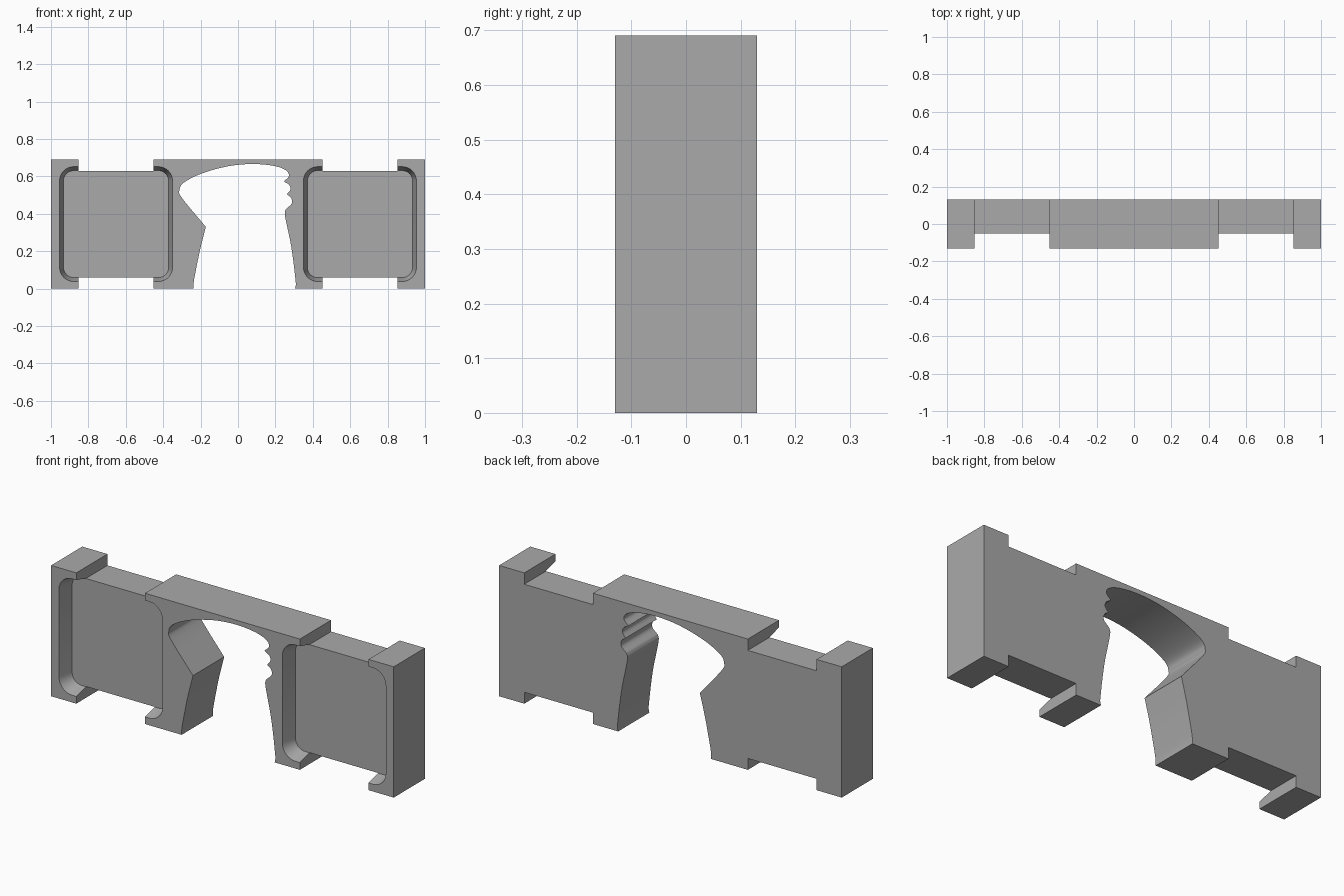
import bpy
import bmesh
import math
from mathutils import Vector

cube = bpy.data.objects.get("Cube")
if cube:
    bpy.data.objects.remove(cube, do_unlink=True)

HALF_DEPTH, HEIGHT = 0.13, 0.69
FLOOR_Y = -0.05                      # front of the thin panels
NOTCH_IN, NOTCH_OUT, NOTCH = 0.452, 0.853, 0.06

grey = bpy.data.materials.new("plain grey")
grey.use_nodes = True
colour = (0.4, 0.4, 0.4, 1)
grey.diffuse_color = colour
grey.node_tree.nodes["Principled BSDF"].inputs["Base Color"].default_value = colour


def spline(points, steps=6):
    """Smooth curve through the points, keeping both ends."""
    p = [Vector(q) for q in points]
    p = [2 * p[0] - p[1]] + p + [2 * p[-1] - p[-2]]
    out = []
    for a, b, c, d in zip(p, p[1:], p[2:], p[3:]):
        for i in range(steps):
            t = i / steps
            out.append((2 * b + (c - a) * t + (2 * a - 5 * b + 4 * c - d) * t * t
                        + (3 * b - a - 3 * c + d) * t ** 3) / 2)
    return out + [p[-2]]


def loft(name, front, back, y0, y1):
    """Solid between two matching outlines in the xz plane."""
    bm = bmesh.new()
    f = [bm.verts.new((x, y0, z)) for x, z in front]
    b = [bm.verts.new((x, y1, z)) for x, z in back]
    bm.faces.new(f)
    bm.faces.new(b[::-1])
    n = len(f)
    for i in range(n):
        j = (i + 1) % n
        bm.faces.new((f[j], f[i], b[i], b[j]))
    bmesh.ops.recalc_face_normals(bm, faces=bm.faces)
    mesh = bpy.data.meshes.new(name)
    bm.to_mesh(mesh)
    bm.free()
    mesh.materials.append(grey)
    ob = bpy.data.objects.new(name, mesh)
    bpy.context.collection.objects.link(ob)
    return ob


def rounded_rect(cx, cz, hx, hz, r, steps=8):
    pts = []
    for k, (sx, sz) in enumerate([(1, 1), (-1, 1), (-1, -1), (1, -1)]):
        for i in range(steps + 1):
            a = math.pi / 2 * (k + i / steps)
            pts.append((cx + sx * (hx - r) + r * math.cos(a),
                        cz + sz * (hz - r) + r * math.sin(a)))
    return pts


# Opening, as smooth runs that meet at sharp corners
runs = [
    [(-0.238, 0), (-0.236, 0.04), (-0.219, 0.13), (-0.20, 0.22), (-0.172, 0.33)],
    [(-0.172, 0.33), (-0.30, 0.485), (-0.313, 0.527), (-0.293, 0.564), (-0.22, 0.605),
     (-0.123, 0.638), (-0.016, 0.66), (0.096, 0.666), (0.198, 0.655), (0.257, 0.632),
     (0.272, 0.602), (0.245, 0.573)],
    [(0.245, 0.573), (0.273, 0.555), (0.28, 0.53), (0.261, 0.504)],
    [(0.261, 0.504), (0.284, 0.485), (0.287, 0.455), (0.256, 0.425)],
    [(0.256, 0.425), (0.25, 0.40), (0.262, 0.335), (0.282, 0.24), (0.298, 0.13),
     (0.31, 0.022)],
]
opening = []
for run in runs:
    opening += [tuple(q) for q in spline(run)[:-1]]
opening += [(0.31, 0.022), (0.305, 0)]

# Outer outline with notches above and below each panel
half = [(NOTCH_IN, 0), (NOTCH_IN, NOTCH), (NOTCH_OUT, NOTCH), (NOTCH_OUT, 0), (1, 0)]
right_side = half + [(x, HEIGHT - z) for x, z in half[::-1]]
left_side = [(-x, z) for x, z in right_side[::-1]]
outline = opening + right_side + left_side
frame = loft("frame", outline, outline, -HALF_DEPTH, HALF_DEPTH)

# Drafted pockets with rounded corners in front of each panel
FRONT_Y = -0.15
grow = 0.021 * (FLOOR_Y - FRONT_Y) / (FLOOR_Y + HALF_DEPTH)
for side in (-1, 1):
    cx, cz = side * 0.652, HEIGHT / 2
    wide = rounded_rect(cx, cz, 0.281 + grow, 0.286 + grow, 0.055 + grow)
    narrow = rounded_rect(cx, cz, 0.281, 0.286, 0.055)
    cutter = loft("pocket_cutter", wide, narrow, FRONT_Y, FLOOR_Y)
    cutter.hide_render = True
    bpy.context.view_layer.objects.active = frame
    cut = frame.modifiers.new("pocket", 'BOOLEAN')
    cut.operation = 'DIFFERENCE'
    cut.solver = 'EXACT'
    cut.object = cutter
    bpy.ops.object.modifier_apply(modifier=cut.name)
    bpy.data.objects.remove(cutter, do_unlink=True)

# Smooth the curved walls and keep the edges crisp
for ob in bpy.context.selected_objects:
    ob.select_set(False)
frame.select_set(True)
bpy.context.view_layer.objects.active = frame
bpy.ops.object.shade_smooth_by_angle(angle=math.radians(30))
